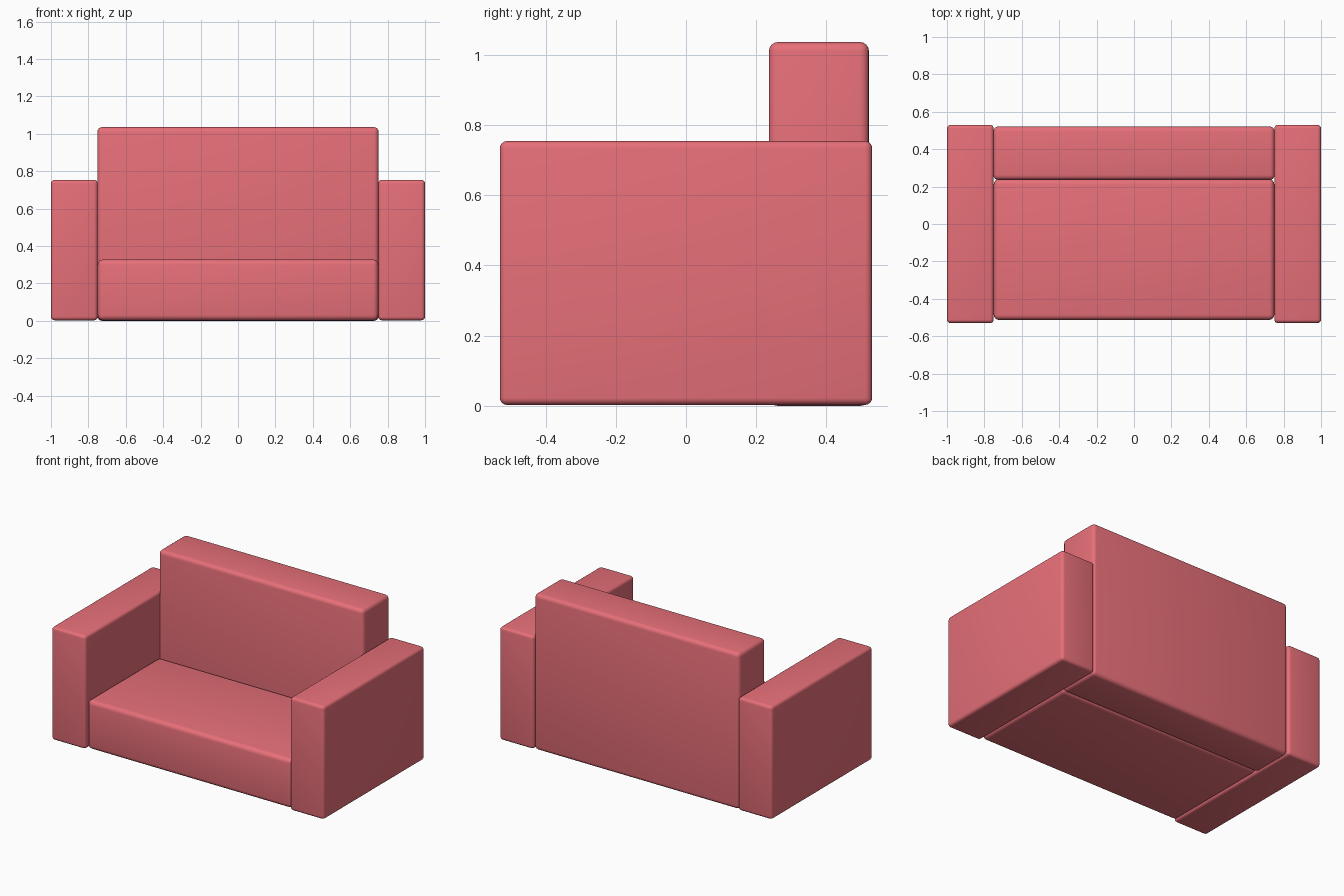
import bpy

if "Cube" in bpy.data.objects:
    bpy.data.objects.remove(bpy.data.objects["Cube"])

fabric = bpy.data.materials.new("red_fabric")
fabric.diffuse_color = (0.80, 0.16, 0.19, 1)
fabric.use_nodes = True
fabric.node_tree.nodes["Principled BSDF"].inputs["Base Color"].default_value = fabric.diffuse_color


def cushion(name, low, high, radius):
    """Rounded block spanning two opposite corners."""
    centre = [(a + b) / 2 for a, b in zip(low, high)]
    size = [b - a for a, b in zip(low, high)]
    bpy.ops.mesh.primitive_cube_add(size=1, location=centre)
    obj = bpy.context.object
    obj.name = name
    obj.scale = size
    bpy.ops.object.transform_apply(location=False, rotation=False, scale=True)
    bevel = obj.modifiers.new("rounded_edges", 'BEVEL')
    bevel.width = radius
    bevel.segments = 4
    bpy.ops.object.modifier_apply(modifier=bevel.name)
    obj.data.materials.append(fabric)
    bpy.ops.object.shade_smooth_by_angle()
    return obj


# Seat and tall backrest
cushion("seat", (-0.75, -0.513, 0.003), (0.75, 0.24, 0.328), 0.028)
cushion("backrest", (-0.752, 0.236, 0.0), (0.752, 0.521, 1.036), 0.026)

# Matching armrests
for side, label in ((-1, "left"), (1, "right")):
    x_range = sorted((side * 0.75, side * 1.0))
    cushion(label + "_armrest", (x_range[0], -0.53, 0.003),
            (x_range[1], 0.53, 0.754), 0.02)
